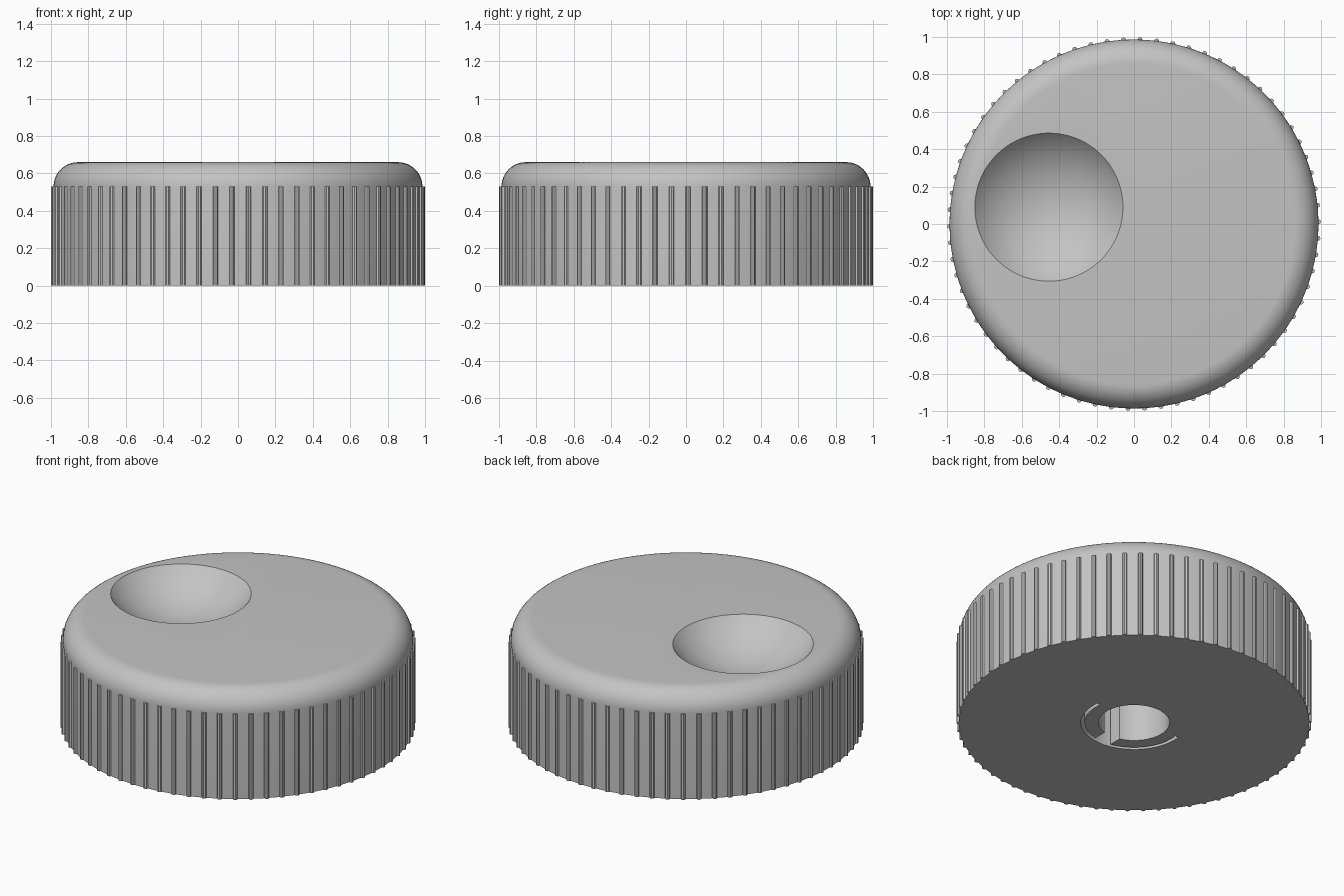
import bpy, bmesh
from math import sin, cos, pi, radians
from mathutils import Matrix, Vector

if "Cube" in bpy.data.objects:
    bpy.data.objects.remove(bpy.data.objects["Cube"])

R, H, FILLET = 0.986, 0.66, 0.13      # body radius, height, top rounding
RIBS, RIB_R, RIB_H = 70, 0.0135, 0.53
BORE_DEPTH = 0.4

grey = bpy.data.materials.new("plain grey")
grey.use_nodes = True
COLOUR = (0.55, 0.55, 0.55, 1)
grey.diffuse_color = COLOUR
grey.node_tree.nodes["Principled BSDF"].inputs["Base Color"].default_value = COLOUR


def make(name, bm):
    bmesh.ops.recalc_face_normals(bm, faces=bm.faces)
    mesh = bpy.data.meshes.new(name)
    bm.to_mesh(mesh)
    bm.free()
    mesh.materials.append(grey)
    obj = bpy.data.objects.new(name, mesh)
    bpy.context.collection.objects.link(obj)
    return obj


def prism(name, outline, z0, z1):
    bm = bmesh.new()
    face = bm.faces.new([bm.verts.new((x, y, z0)) for x, y in outline])
    top = bmesh.ops.extrude_face_region(bm, geom=[face])["geom"]
    verts = [v for v in top if isinstance(v, bmesh.types.BMVert)]
    bmesh.ops.translate(bm, verts=verts, vec=(0, 0, z1 - z0))
    return make(name, bm)


def arc(r, start, end, n):
    angles = [start + (end - start) * i / n for i in range(n + 1)]
    return [(r * cos(a), r * sin(a)) for a in angles]


def cut(target, cutter):
    mod = target.modifiers.new("cut", "BOOLEAN")
    mod.operation, mod.solver, mod.object = "DIFFERENCE", "EXACT", cutter
    bpy.context.view_layer.objects.active = target
    bpy.ops.object.modifier_apply(modifier=mod.name)
    bpy.data.objects.remove(cutter)


# Knob body: straight wall, quarter-round top edge, flat top, lathed around z
bm = bmesh.new()
rounding = [(R - FILLET + x, H - FILLET + z) for x, z in arc(FILLET, 0, pi / 2, 12)]
verts = [bm.verts.new((r, 0, z)) for r, z in [(R, 0)] + rounding]
edges = [bm.edges.new(pair) for pair in zip(verts, verts[1:])]
bmesh.ops.spin(bm, geom=verts + edges, axis=(0, 0, 1), cent=(0, 0, 0),
               angle=2 * pi, steps=140, use_duplicate=False)
bmesh.ops.remove_doubles(bm, verts=bm.verts, dist=1e-5)
bmesh.ops.holes_fill(bm, edges=[e for e in bm.edges if e.is_boundary], sides=0)
body = make("knob_body", bm)

# Finger dimple in the top
bm = bmesh.new()
ball_r, rim_r = 0.53, 0.396
lift = (ball_r ** 2 - rim_r ** 2) ** 0.5
bmesh.ops.create_uvsphere(bm, u_segments=96, v_segments=64, radius=ball_r,
                          matrix=Matrix.Translation((-0.455, 0.09, H + lift)))
cut(body, make("dimple_cutter", bm))

# Shaft bore with a split collar: round hole, front slit and curved relief slot
cut(body, prism("bore_cutter", arc(0.2, 0, 2 * pi, 64)[:-1], -0.1, BORE_DEPTH))
mid, half = -pi / 2, radians(97)
slot = arc(0.3, mid - half, mid + half, 48) + arc(0.278, mid + half, mid - half, 48)
cut(body, prism("slot_cutter", slot, -0.1, BORE_DEPTH))
slit = [(-0.055, -0.29), (0.055, -0.29), (0.055, -0.15), (-0.055, -0.15)]
cut(body, prism("slit_cutter", slit, -0.1, BORE_DEPTH))

bpy.ops.object.select_all(action="DESELECT")
body.select_set(True)
bpy.context.view_layer.objects.active = body
bpy.ops.object.shade_smooth_by_angle(angle=radians(30))

# Grip ribs around the wall
bm = bmesh.new()
for i in range(RIBS):
    a = 0.012 + 2 * pi * i / RIBS
    place = Matrix.Rotation(a, 4, "Z") @ Matrix.Translation((R, 0, RIB_H / 2))
    bmesh.ops.create_cone(bm, cap_ends=True, segments=8, radius1=RIB_R,
                          radius2=RIB_R, depth=RIB_H, matrix=place)
make("grip_ribs", bm)
